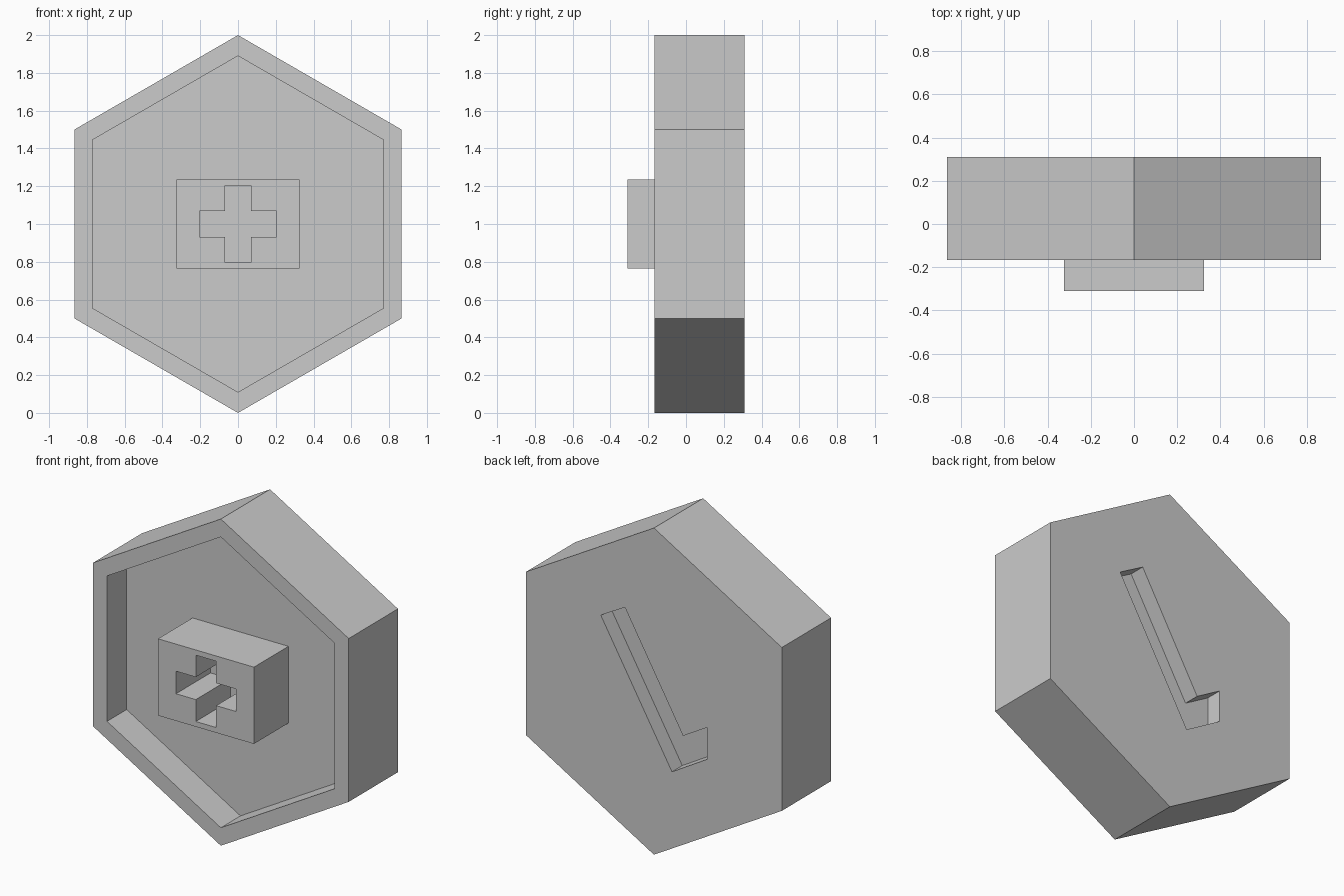
import bpy
import bmesh
from math import sin, cos, radians

if "Cube" in bpy.data.objects:
    bpy.data.objects.remove(bpy.data.objects["Cube"])

grey = bpy.data.materials.new("plain grey")
grey.use_nodes = True
grey.diffuse_color = (0.6, 0.6, 0.6, 1)
grey.node_tree.nodes["Principled BSDF"].inputs["Base Color"].default_value = (0.6, 0.6, 0.6, 1)

FRONT, FLOOR, BACK = -0.166, 0.024, 0.31
BLOCK_FRONT = -0.31
SLOT_DEPTH = 0.1


def prism(name, outline, y0, y1):
    """Extrude an outline of (x, z) points from y0 to y1."""
    bm = bmesh.new()
    face = bm.faces.new([bm.verts.new((x, y0, z)) for x, z in outline])
    extruded = bmesh.ops.extrude_face_region(bm, geom=[face])["geom"]
    moved = [v for v in extruded if isinstance(v, bmesh.types.BMVert)]
    bmesh.ops.translate(bm, verts=moved, vec=(0, y1 - y0, 0))
    bmesh.ops.recalc_face_normals(bm, faces=bm.faces)
    mesh = bpy.data.meshes.new(name)
    bm.to_mesh(mesh)
    bm.free()
    mesh.materials.append(grey)
    obj = bpy.data.objects.new(name, mesh)
    bpy.context.collection.objects.link(obj)
    return obj


def cut(target, cutter):
    """Subtract the cutter from the target, then discard the cutter."""
    cutter.hide_render = True
    mod = target.modifiers.new("cut", "BOOLEAN")
    mod.operation = "DIFFERENCE"
    mod.solver = "EXACT"
    mod.object = cutter
    bpy.context.view_layer.objects.active = target
    bpy.ops.object.modifier_apply(modifier=mod.name)
    bpy.data.objects.remove(cutter)


def hexagon(radius):
    return [(radius * sin(radians(a)), 1 + radius * cos(radians(a))) for a in range(0, 360, 60)]


# Hexagonal body with a shallow tray in the front
body = prism("hexagonal_body", hexagon(1.0), FRONT, BACK)
cut(body, prism("tray_cutter", hexagon(0.89), FRONT - 0.1, FLOOR))

# Slanted hooked slot in the back
slot = [(0.36, 1.37), (0.197, 1.462), (-0.197, 0.78), (-0.36, 0.875), (-0.36, 0.68), (-0.122, 0.54)]
cut(body, prism("slot_cutter", slot, BACK - SLOT_DEPTH, BACK + 0.1))

# Block standing on the tray floor, with a cross-shaped socket through it
w, h = 0.325, 0.235
block = prism("socket_block", [(-w, 1 - h), (w, 1 - h), (w, 1 + h), (-w, 1 + h)], BLOCK_FRONT, FLOOR)
arm, half = 0.203, 0.069
quarter = [(arm, -half), (arm, half), (half, half)]
cross = []
for _ in range(4):
    cross += [(x, 1 + z) for x, z in quarter]
    quarter = [(-z, x) for x, z in quarter]
cut(block, prism("cross_cutter", cross, BLOCK_FRONT - 0.1, FLOOR + 0.1))
